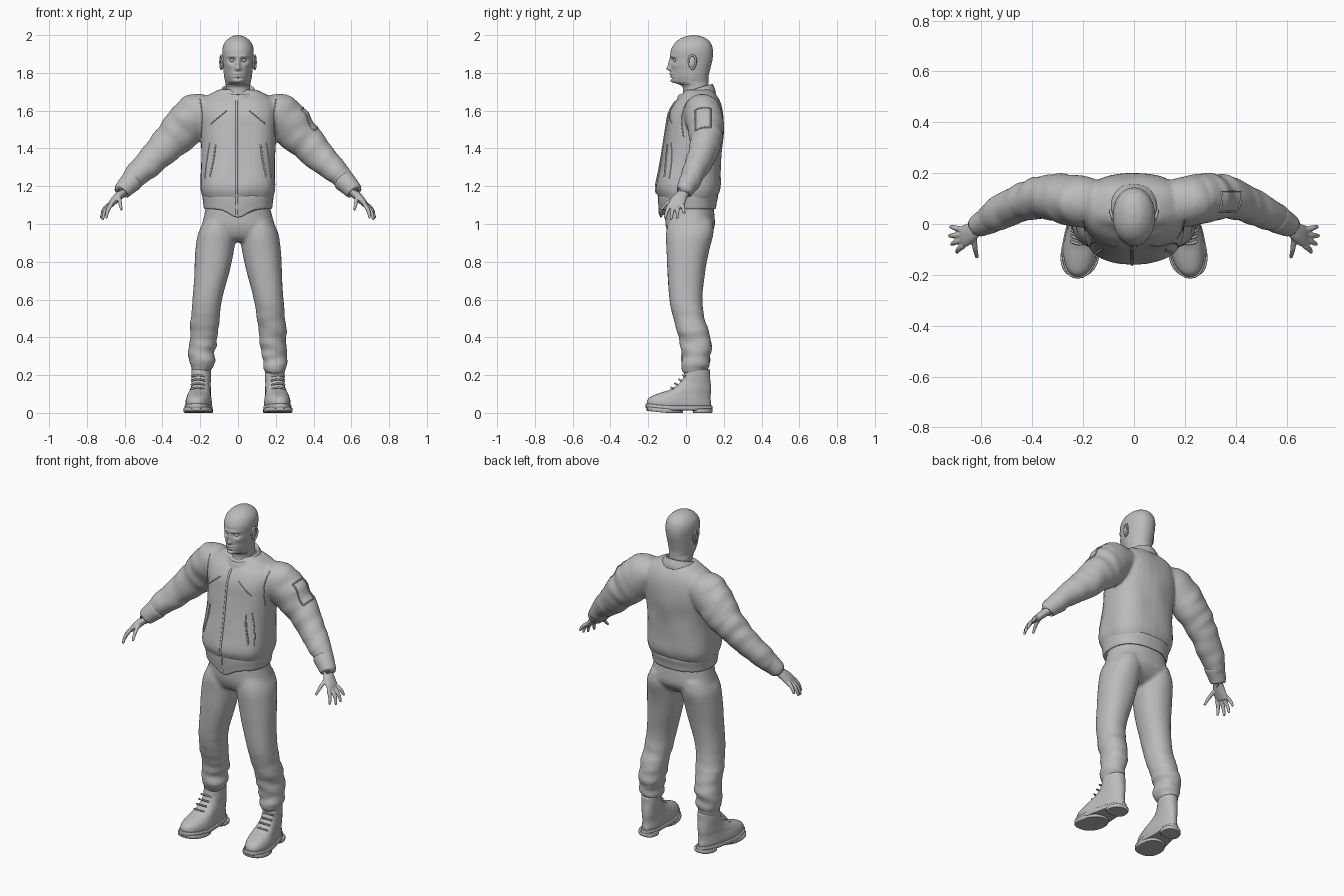
import bpy, bmesh, math
from mathutils import Vector, noise, Matrix
from mathutils.bvhtree import BVHTree

cube = bpy.data.objects.get("Cube")
if cube:
    bpy.data.objects.remove(cube)

grey = bpy.data.materials.new("plain_grey")
grey.use_nodes = True
grey.diffuse_color = (0.5, 0.5, 0.5, 1)
grey.node_tree.nodes["Principled BSDF"].inputs["Base Color"].default_value = grey.diffuse_color
BOTH = (1, -1)


def spline(rows, steps):
    """Smooth interpolation through rows of numbers."""
    rows = [Vector(r) for r in rows]
    out = []
    for i in range(len(rows) - 1):
        a, b = rows[max(i - 1, 0)], rows[i]
        c, d = rows[i + 1], rows[min(i + 2, len(rows) - 1)]
        for k in range(steps):
            t = k / steps
            out.append(b + (c - a) * (t / 2) + (a * 2 - b * 5 + c * 4 - d) * (t * t / 2)
                       + (b * 3 - a - c * 3 + d) * (t ** 3 / 2))
    return out + [rows[-1]]


def loft(bm, rows, flat=True, n=32, power=2, steps=5, post=None, sides=(1,)):
    """Skin rings (x, y, z, width, depth); flat rings stay level, others follow the path."""
    rows = spline(rows, steps)
    for side in sides:
        rings = []
        for i, r in enumerate(rows):
            c = Vector(r[:3])
            t = Vector((0, 0, 1))
            if not flat:
                t = (Vector(rows[min(i + 1, len(rows) - 1)][:3]) - Vector(rows[max(i - 1, 0)][:3])).normalized()
            u = Vector((0, 1, 0)).cross(t).normalized()
            v = t.cross(u)
            ring = []
            for k in range(n):
                a = math.tau * k / n
                ca, sa = math.cos(a), math.sin(a)
                p = c + u * (max(r[3], .001) * math.copysign(abs(ca) ** (2 / power), ca)) \
                      + v * (max(r[4], .001) * math.copysign(abs(sa) ** (2 / power), sa))
                if post:
                    p = post(p)
                ring.append(bm.verts.new((p.x * side, p.y, p.z)))
            rings.append(ring)
        for lo, hi in zip(rings, rings[1:]):
            for k in range(n):
                bm.faces.new((lo[k], lo[k - 1], hi[k - 1], hi[k]))
        bm.faces.new(rings[0])
        bm.faces.new(rings[-1][::-1])


def ball(bm, centre, size):
    m = Matrix.Translation(centre) @ Matrix.Diagonal((*size, 1))
    bmesh.ops.create_uvsphere(bm, u_segments=20, v_segments=12, radius=1, matrix=m)


def finish(bm, name, voxel=0, smooth=4, folds=None):
    """Turn a bmesh into an object; optionally fuse its parts and add cloth folds."""
    bmesh.ops.recalc_face_normals(bm, faces=bm.faces)
    mesh = bpy.data.meshes.new(name)
    bm.to_mesh(mesh)
    bm.free()
    obj = bpy.data.objects.new(name, mesh)
    bpy.context.collection.objects.link(obj)
    if voxel:
        mod = obj.modifiers.new("fuse", "REMESH")
        mod.mode, mod.voxel_size = "VOXEL", voxel
        mod = obj.modifiers.new("relax", "SMOOTH")
        mod.factor, mod.iterations = 0.5, smooth
        graph = bpy.context.evaluated_depsgraph_get()
        mesh = bpy.data.meshes.new_from_object(obj.evaluated_get(graph))
        obj.modifiers.clear()
        obj.data = mesh
    if folds:
        moves = [v.normal * folds(v.co) for v in mesh.vertices]
        for v, m in zip(mesh.vertices, moves):
            v.co += m
    mesh.materials.clear()
    mesh.materials.append(grey)
    for p in mesh.polygons:
        p.use_smooth = True
    return obj


def tube(name, points, radius, closed=False):
    cu = bpy.data.curves.new(name, "CURVE")
    cu.dimensions, cu.bevel_depth, cu.bevel_resolution = "3D", radius, 2
    sp = cu.splines.new("POLY")
    sp.points.add(len(points) - 1)
    for q, p in zip(sp.points, points):
        q.co = (*p, 1)
    sp.use_cyclic_u = closed
    cu.materials.append(grey)
    bpy.context.collection.objects.link(bpy.data.objects.new(name, cu))


def seam(name, tree, points, radius=.003, aim=(0, 1, 0), steps=12):
    """Lay a thin seam on a surface by projecting points along a direction."""
    aim = Vector(aim).normalized()
    hits = [tree.ray_cast(p - aim, aim)[0] for p in spline(points, steps)]
    tube(name, [h for h in hits if h], radius)


def wrinkle(p, sx, sy, sz):
    return noise.noise(Vector((p.x * sx, p.y * sy, p.z * sz)))


def bump(x, z, cx, cz, w, h):
    return math.exp(-((x - cx) / w) ** 2 - ((z - cz) / h) ** 2)


# Jacket: torso and both sleeves fused, with folds
def jacket_folds(p):
    along, s = (abs(p.x) - p.z) * .7, math.copysign(3, p.x)
    sleeve = min(1, max(0, (abs(p.x) - .2) * 10))
    arm = noise.noise(Vector((along * 17 + s, p.y * 6, (abs(p.x) + p.z) * 4)))
    return sleeve * arm * .011 + (1 - sleeve) * wrinkle(p, 9, 9, 6) * .007


bm = bmesh.new()
loft(bm, [(0, .01, 1.12, .175, .14), (0, .012, 1.15, .19, .16), (0, .014, 1.2, .2, .174),
          (0, .022, 1.3, .198, .163), (0, .035, 1.4, .197, .153), (0, .047, 1.5, .2, .153),
          (0, .053, 1.58, .205, .145), (0, .062, 1.64, .2, .122), (0, .07, 1.68, .165, .092),
          (0, .065, 1.71, .1, .07)], power=2.5)
loft(bm, [(.14, .08, 1.6, .08, .09), (.22, .09, 1.575, .115, .1), (.32, .108, 1.475, .105, .09),
          (.42, .09, 1.37, .085, .075), (.52, .045, 1.275, .068, .066), (.585, .01, 1.205, .05, .05)],
     flat=False, sides=BOTH)
jacket = finish(bm, "jacket", .009, 5, jacket_folds)
bm = bmesh.new()
bm.from_mesh(jacket.data)
tree = BVHTree.FromBMesh(bm)
bm.free()

# Waistband, dipping at the centre front
def dip(p):
    if p.y < 0 and p.z < 1.13:
        p.z -= .045 * math.exp(-(p.x / .06) ** 2)
    return p


bm = bmesh.new()
loft(bm, [(0, .01, 1.085, .16, .135), (0, .01, 1.08, .178, .147), (0, .01, 1.11, .184, .152),
          (0, .012, 1.15, .187, .158), (0, .012, 1.155, .17, .14)], n=64, power=2.4, post=dip)
finish(bm, "waistband")

# Collar, tilted down toward the front
def tilt(p):
    p.z += .33 * (p.y - .05) + .08 * max(0, abs(p.x) - .04)
    return p


bm = bmesh.new()
loft(bm, [(0, .05, 1.655, .115, .108), (0, .05, 1.675, .108, .105), (0, .05, 1.7, .092, .096),
          (0, .05, 1.712, .085, .09), (0, .05, 1.708, .076, .08), (0, .05, 1.68, .07, .07)], post=tilt)
finish(bm, "collar")

# Cuffs
bm = bmesh.new()
loft(bm, [(.555, .025, 1.235, .05, .05), (.56, .022, 1.23, .058, .057), (.59, .005, 1.2, .052, .05),
          (.615, -.008, 1.173, .045, .043), (.617, -.01, 1.17, .03, .03)], flat=False, sides=BOTH)
finish(bm, "cuffs")

# Zip, pocket welts and sleeve pocket
seam("zip", tree, [(-.008, 0, 1.65), (-.008, 0, 1.4), (-.008, 0, 1.16)], .006)
tube("zip_lower", [(-.008, -.143, 1.15), (-.008, -.138, 1.05)], .006)
for s in BOTH:
    seam("chest_seam", tree, [(s * .145, 0, 1.53), (s * .06, 0, 1.6)])
    seam("pocket_welt", tree, [(s * .12, 0, 1.42), (s * .13, 0, 1.34), (s * .15, 0, 1.25)], .005)
    seam("pocket_edge", tree, [(s * .15, 0, 1.43), (s * .165, 0, 1.34), (s * .175, 0, 1.24)])
    seam("armhole_seam", tree, [(s * .2, 0, 1.66), (s * .19, 0, 1.57), (s * .195, 0, 1.46)])
    seam("shoulder_seam", tree, [(s * .19, .17, 0), (s * .2, .08, 0), (s * .18, 0, 0)], aim=(0, 0, -1))
box = [(.3, .05, 1.57), (.3, .13, 1.57), (.38, .13, 1.47), (.38, .05, 1.47)]
for a, b in zip(box, box[1:] + box[:1]):
    seam("sleeve_pocket_edge", tree, [a, b], .004, (-.7, 0, -.7))

# Trousers: hips and legs fused, bunched above the ankle
def trouser_folds(p):
    low = min(1, max(0, (.6 - p.z) * 3))
    return low * wrinkle(p, 7, 7, 20) * .017 + (1 - low) * wrinkle(p, 8, 8, 5) * .004


bm = bmesh.new()
loft(bm, [(0, .015, 1.12, .165, .125), (0, .02, 1.04, .182, .13), (0, .022, .98, .195, .128),
          (0, .015, .93, .17, .1), (0, .01, .905, .08, .06)], power=2.3)
loft(bm, [(.1, .025, 1.02, .08, .115), (.113, .02, .95, .1, .124), (.124, .01, .86, .102, .112),
          (.138, .002, .75, .094, .1), (.16, -.002, .62, .08, .089), (.172, .01, .52, .074, .083),
          (.183, .045, .4, .073, .082), (.19, .052, .31, .068, .08), (.193, .05, .25, .064, .074),
          (.195, .052, .215, .05, .06)], sides=BOTH, power=2.2)
finish(bm, "trousers", .009, 5, trouser_folds)

# Boots with stepped soles, toes turned out
def splay(p):
    heel = min(1, max(0, (p.y + .03) * 7))
    waist = .12 * math.exp(-((p.y + .01) / .05) ** 2)
    p.x = .2 + (p.x - .2) * (1 - .28 * heel - waist) - p.y * .1
    if p.y < -.1:
        p.z += (-.1 - p.y) * .1
    return p


bm = bmesh.new()
loft(bm, [(.2, -.037, .025, .068, .168), (.2, -.037, .05, .072, .17), (.2, -.03, .075, .07, .16),
          (.2, -.006, .1, .066, .137), (.2, .025, .125, .064, .108), (.2, .047, .155, .062, .084),
          (.2, .057, .19, .064, .07), (.2, .06, .23, .064, .066)], sides=BOTH, power=2.3, post=splay)
finish(bm, "boots")
bm = bmesh.new()
for cy, depth, low, high in ((-.037, .177, .014, .036), (.088, .052, 0, .02), (-.112, .096, 0, .02)):
    loft(bm, [(.2, cy, low, .07, depth - .004), (.2, cy, low + .002, .076, depth),
              (.2, cy, high, .076, depth), (.2, cy, high + .002, .07, depth - .004)],
         sides=BOTH, power=2.4, steps=2, post=splay)
finish(bm, "boot_soles")
for s in BOTH:
    for i in range(5):
        z, y = .1 + i * .022, -.1 + i * .021
        tube("boot_lace", [(s * (.21 + dx - y * .05), y + 10 * dx * dx, z + .012 - 6 * dx * dx)
                           for dx in (-.035, -.02, 0, .02, .035)], .005)

# Hands
bm = bmesh.new()
loft(bm, [(.59, .005, 1.195, .028, .032), (.615, -.012, 1.165, .023, .03), (.64, -.032, 1.14, .022, .038),
          (.665, -.047, 1.113, .018, .043), (.677, -.053, 1.095, .012, .04)], flat=False, n=20, sides=BOTH)
fingers = [((.67, -.085, 1.105), (.69, -.1, 1.07), (.697, -.112, 1.03)),
           ((.677, -.064, 1.1), (.705, -.073, 1.065), (.717, -.08, 1.022)),
           ((.68, -.043, 1.1), (.71, -.045, 1.07), (.726, -.047, 1.03)),
           ((.675, -.022, 1.107), (.705, -.015, 1.085), (.722, -.01, 1.055)),
           ((.63, -.045, 1.145), (.625, -.095, 1.115), (.617, -.132, 1.075))]
for a, b, c in fingers:
    loft(bm, [(*a, .012, .012), (*b, .0105, .0105), (*c, .007, .007)], flat=False, n=12, sides=BOTH)
finish(bm, "hands", .004, 3)

# Head and neck, with the face pushed in and out of a smooth form
def face(p):
    front = min(1, max(0, (.03 - p.y) * 14))
    jaw = min(1, max(0, (1.85 - p.z) * 9)) if p.z > 1.735 else 0
    p.x *= 1 - .3 * jaw * front
    x, z = abs(p.x), p.z
    push = (.016 * bump(x, z, 0, 1.845, .011, .03) + .018 * bump(x, z, 0, 1.822, .014, .011)
            + .008 * bump(x, z, .03, 1.888, .026, .008) - .016 * bump(x, z, .032, 1.866, .017, .012)
            + .005 * bump(x, z, .045, 1.838, .016, .014) + .008 * bump(x, z, 0, 1.795, .022, .006)
            + .007 * bump(x, z, 0, 1.781, .02, .005) - .005 * bump(x, z, 0, 1.788, .022, .002)
            - .005 * bump(x, z, 0, 1.77, .02, .005) + .006 * bump(x, z, 0, 1.756, .02, .009))
    p.y -= push * front
    return p


bm = bmesh.new()
loft(bm, [(0, .055, 1.62, .075, .08), (0, .052, 1.68, .066, .07), (0, .05, 1.725, .064, .068),
          (0, .035, 1.743, .066, .083), (0, .022, 1.753, .068, .096), (0, .02, 1.78, .074, .099),
          (0, .025, 1.82, .077, .103), (0, .03, 1.87, .08, .11), (0, .031, 1.915, .083, .112),
          (0, .035, 1.95, .076, .1), (0, .038, 1.975, .058, .078), (0, .04, 1.993, .032, .044),
          (0, .04, 2, .002, .002)], n=96, steps=9, power=2.1, post=face)
finish(bm, "head")
bm = bmesh.new()
for s in BOTH:
    ball(bm, (s * .031, -.056, 1.866), (.013, .013, .0095))
finish(bm, "eyes")

# Ears: shallow shell with a raised rim
bm = bmesh.new()
for s in BOTH:
    ball(bm, (s * .083, .033, 1.855), (.009, .018, .034))
    rim = []
    for k in range(24):
        a = math.tau * k / 24
        y, z = math.cos(a), math.sin(a)
        rim.append((s * (.088 + .006 * y), .034 + y * (.018 + .005 * z), 1.856 + z * .036))
    tube("ear_rim", rim, .0055, True)
finish(bm, "ears")
